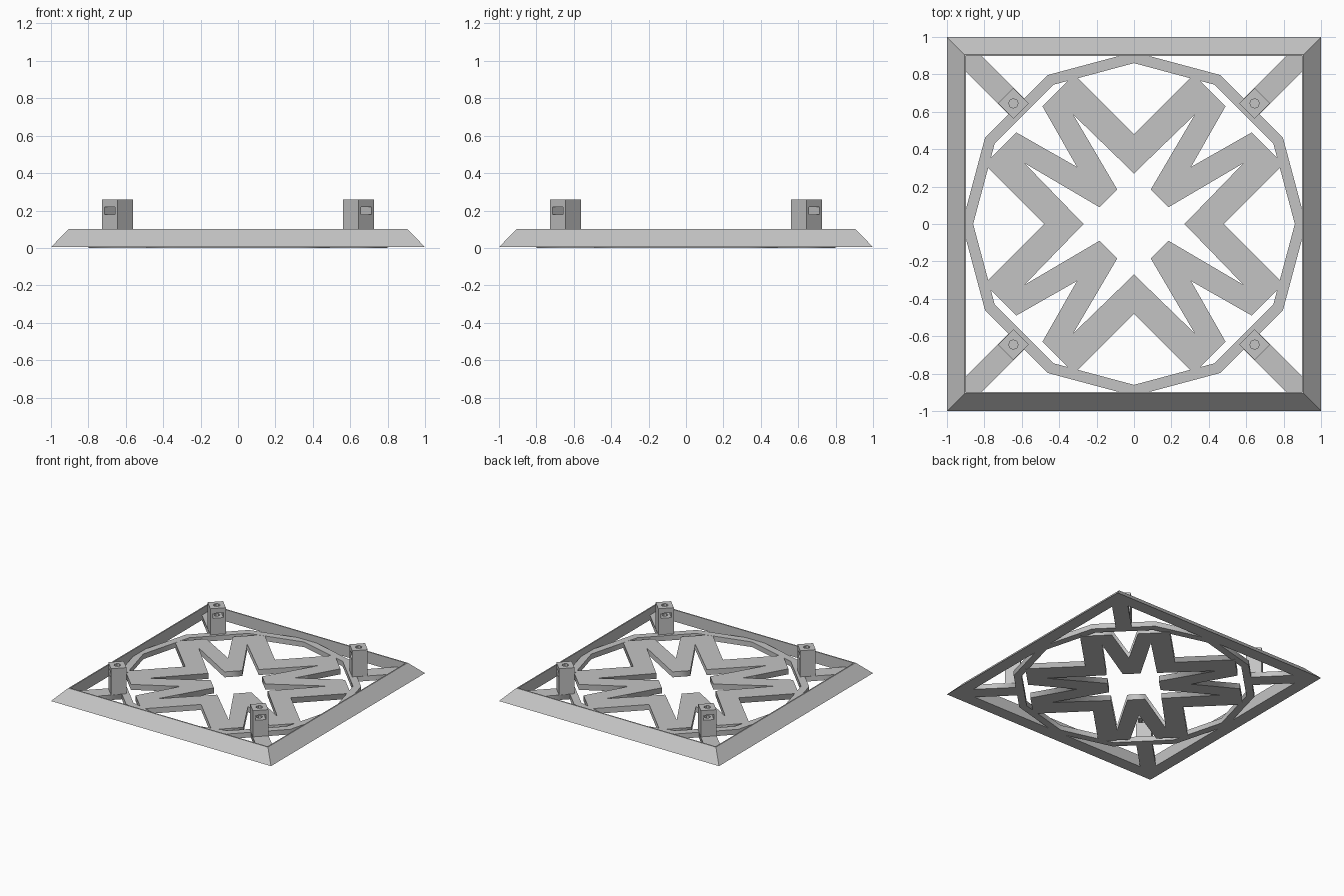
import bpy, bmesh, math
from mathutils import Matrix, Vector

cube = bpy.data.objects.get("Cube")
if cube:
    bpy.data.objects.remove(cube, do_unlink=True)

grey = bpy.data.materials.new("plain grey")
grey.use_nodes = True
colour = (0.55, 0.55, 0.55, 1)
grey.diffuse_color = colour
grey.node_tree.nodes["Principled BSDF"].inputs["Base Color"].default_value = colour


def add(name, data):
    obj = bpy.data.objects.new(name, data)
    bpy.context.collection.objects.link(obj)
    data.materials.append(grey)
    return obj


def select(obj):
    bpy.ops.object.select_all(action='DESELECT')
    obj.select_set(True)
    bpy.context.view_layer.objects.active = obj


def plate(name, outlines, bottom, top):
    """Flat plate from nested outlines; an inner outline becomes a hole."""
    curve = bpy.data.curves.new(name, 'CURVE')
    curve.dimensions = '2D'
    curve.fill_mode = 'BOTH'
    curve.extrude = (top - bottom) / 2
    for outline in outlines:
        spline = curve.splines.new('POLY')
        spline.points.add(len(outline) - 1)
        for point, (x, y) in zip(spline.points, outline):
            point.co = (x, y, 0, 1)
        spline.use_cyclic_u = True
    obj = add(name, curve)
    obj.location.z = (top + bottom) / 2
    select(obj)
    bpy.ops.object.convert(target='MESH')
    return bpy.context.object


def four_turns(points):
    """Repeat a quarter outline clockwise around the centre."""
    out = []
    for _ in range(4):
        out += points
        points = [(y, -x) for x, y in points]
    return out


def polygon(radius, sides):
    return [(radius * math.cos(math.tau * i / sides),
             radius * math.sin(math.tau * i / sides)) for i in range(sides)]


def solid(name, size, centre, sides=4):
    """Box, or upright cylinder when it has more sides."""
    mesh = bpy.data.meshes.new(name)
    bm = bmesh.new()
    if sides == 4:
        bmesh.ops.create_cube(bm, size=1)
    else:
        bmesh.ops.create_cone(bm, cap_ends=True, segments=sides,
                              radius1=0.5, radius2=0.5, depth=1)
    bmesh.ops.transform(bm, verts=bm.verts, matrix=Matrix.Translation(centre)
                        @ Matrix.Diagonal((*size, 1)))
    bm.to_mesh(mesh)
    bm.free()
    return add(name, mesh)


# Square frame with sloped outside and upright inside
BASE = 0.004
profile = [(1, BASE), (0.907, 0.1), (0.897, 0.1), (0.897, BASE)]
mesh = bpy.data.meshes.new("frame")
bm = bmesh.new()
loops = [[bm.verts.new((sx * r, sy * r, z)) for r, z in profile]
         for sx, sy in ((1, 1), (-1, 1), (-1, -1), (1, -1))]
for c in range(4):
    a, b = loops[c], loops[(c + 1) % 4]
    for i in range(4):
        j = (i + 1) % 4
        bm.faces.new((a[i], a[j], b[j], b[i]))
bmesh.ops.recalc_face_normals(bm, faces=bm.faces)
bm.to_mesh(mesh)
bm.free()
add("frame", mesh)

# Twelve-sided ring
plate("ring", [polygon(0.92, 12), polygon(0.86, 12)], BASE, 0.046)

# Zigzag star
star_outer = [(0, 0.48), (0.32, 0.8), (0.49, 0.63), (0.305, 0.305),
              (0.63, 0.49), (0.8, 0.32)]
star_inner = [(0, 0.27), (0.325, 0.585), (0.09, 0.185),
              (0.185, 0.09), (0.585, 0.325)]
plate("star", [four_turns(star_outer), four_turns(star_inner)], 0, 0.045)

# Post with a bolt hole and a cross slot
post = solid("post", (0.117, 0.117, 0.26 - BASE), Vector((0.912, 0, 0.13 + BASE / 2)))
cutters = [solid("slot_cutter", (0.3, 0.08, 0.04), Vector((0.912, 0, 0.2))),
           solid("bolt_cutter", (0.05, 0.05, 0.2), Vector((0.912, 0, 0.25)), 8)]
for cutter in cutters:
    cutter.hide_render = True
    select(post)
    mod = post.modifiers.new("cut", 'BOOLEAN')
    mod.operation = 'DIFFERENCE'
    mod.solver = 'EXACT'
    mod.object = cutter
    bpy.ops.object.modifier_apply(modifier=mod.name)
    bpy.data.objects.remove(cutter, do_unlink=True)

# Strut joining the post to the frame corner
strut = plate("strut", [[(0.86, -0.06), (1.275, -0.06), (1.275, 0.06), (0.86, 0.06)]],
              BASE, 0.045)

# Repeat post and strut on the four diagonals
corners = ("back_left", "back_right", "front_right", "front_left")
for part in (post, strut):
    base_name = part.name
    for i, corner in enumerate(corners):
        obj = part
        if i:
            obj = part.copy()
            bpy.context.collection.objects.link(obj)
        obj.rotation_euler.z = math.radians(45 + 90 * i)
        obj.name = base_name + "_" + corner
